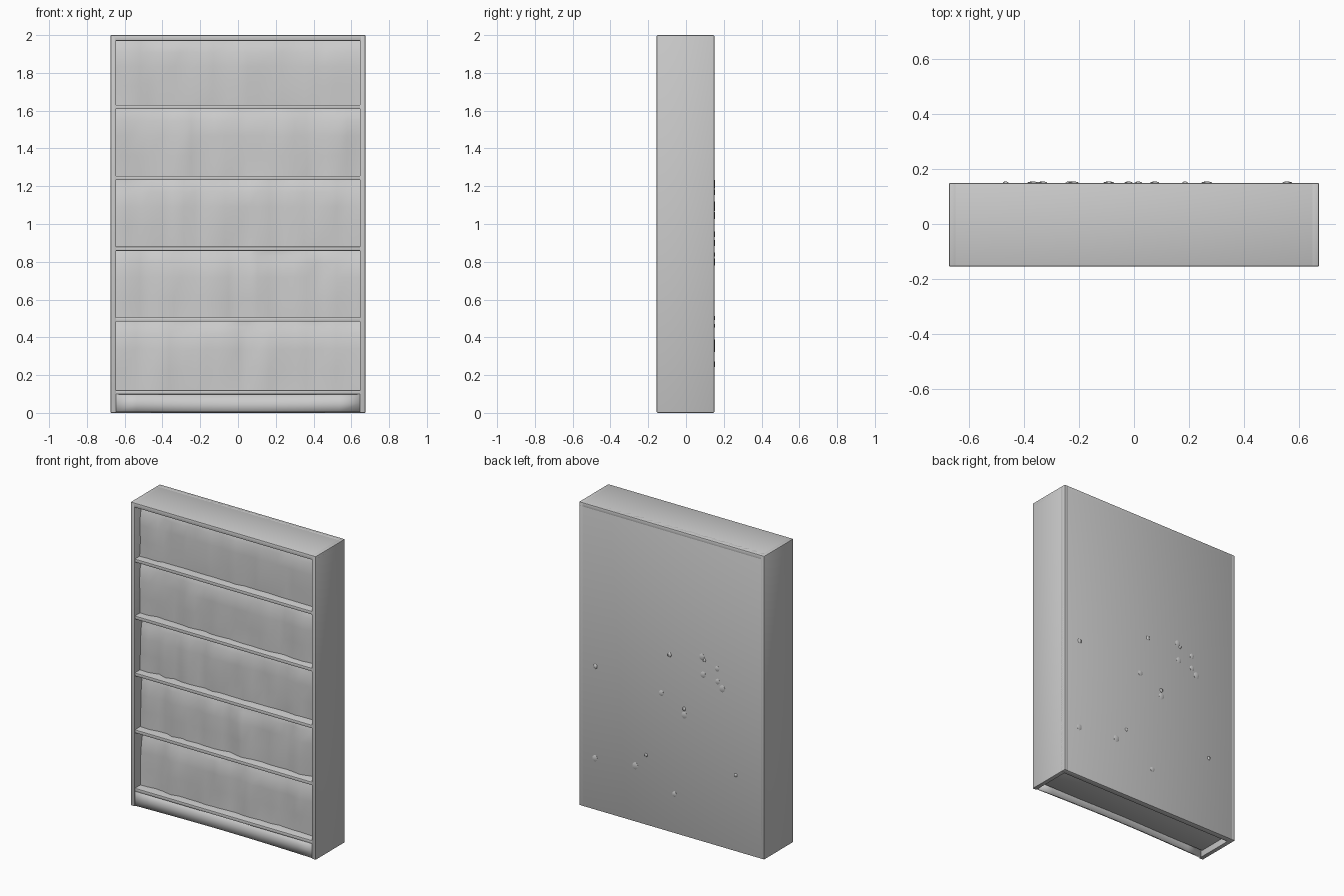
import bpy, bmesh, math, random
from mathutils import Vector

random.seed(4)
cube = bpy.data.objects.get("Cube")
if cube:
    bpy.data.objects.remove(cube, do_unlink=True)

grey = bpy.data.materials.new("plain grey")
grey.use_nodes = True
grey.diffuse_color = (0.6, 0.6, 0.6, 1)
grey.node_tree.nodes["Principled BSDF"].inputs["Base Color"].default_value = (0.6, 0.6, 0.6, 1)

W, FRONT, BACK, H = 0.675, -0.155, 0.15, 2.0
WALL = 0.03
INNER = W - WALL


def finish(name, bm, angle=40):
    bmesh.ops.recalc_face_normals(bm, faces=bm.faces)
    mesh = bpy.data.meshes.new(name)
    bm.to_mesh(mesh)
    bm.free()
    obj = bpy.data.objects.new(name, mesh)
    bpy.context.collection.objects.link(obj)
    mesh.materials.append(grey)
    bpy.ops.object.select_all(action='DESELECT')
    obj.select_set(True)
    bpy.context.view_layer.objects.active = obj
    bpy.ops.object.shade_smooth_by_angle(angle=math.radians(angle))
    return obj


def board(name, x, y, z, bevel=0.005):
    """Softened box between the given (low, high) limits."""
    bm = bmesh.new()
    bmesh.ops.create_cube(bm, size=1)
    for v in bm.verts:
        v.co = Vector([(a + b) / 2 + c * (b - a) for (a, b), c in zip((x, y, z), v.co)])
    bmesh.ops.bevel(bm, geom=bm.edges[:], offset=bevel, segments=2,
                    profile=0.5, affect='EDGES')
    return finish(name, bm)


def sheet(name, xs, zs, depth):
    """Upright surface over the columns and heights, depth(i, j) giving y."""
    bm = bmesh.new()
    rows = [[bm.verts.new((x, depth(i, j), z)) for i, x in enumerate(xs)]
            for j, z in enumerate(zs)]
    for low, high in zip(rows, rows[1:]):
        for i in range(len(xs) - 1):
            bm.faces.new((low[i], low[i + 1], high[i + 1], high[i]))
    return bm


# Outer case
for side, s in (("left", 1), ("right", -1)):
    board(side + "_side", sorted((s * INNER, s * W)), (FRONT, BACK), (0, H))
board("top_board", (-W, W), (FRONT, BACK), (H - WALL, H))
board("back_panel", (-W, W), (BACK - 0.04, BACK), (0, H))

# Shelves
shelf_tops = [0.12, 0.505, 0.88, 1.255, 1.63]
for n, top in enumerate(shelf_tops):
    board(f"shelf_{n + 1}", (-INNER - 0.01, INNER + 0.01), (FRONT + 0.003, BACK - 0.02),
          (top - 0.022, top), 0.004)

# Rumpled rows of books, leaning back at the top and in the corners
ceilings = [t - 0.022 for t in shelf_tops[1:]] + [H - WALL]
for n, (low, high) in enumerate(zip(shelf_tops, ceilings)):
    count = 22
    xs = [-INNER + 2 * INNER * i / count for i in range(count + 1)]
    for i in range(1, count):
        xs[i] += random.uniform(-0.015, 0.015)
    zs = [low + (high - low) * t for t in (0, 0.3, 0.6, 0.82, 0.92, 1)]
    rough = 0.006 if n == 4 else 0.012
    folds = [random.uniform(-rough, rough) for _ in xs]
    lean = [0, 0, 0.002, 0.008, 0.02, 0.03]

    def depth(i, j):
        y = -0.095 + folds[i] * (1 - 0.5 * abs(j - 2) / 3) + lean[j]
        return y + random.uniform(-0.005, 0.005)

    finish(f"book_row_{n + 1}", sheet("books", xs, zs, depth), 70)

# Recessed plinth, bowed inward, with a hollow underneath
cols = [-INNER + 2 * INNER * i / 12 for i in range(13)]
bm = sheet("plinth", cols, [0.004, 0.05, 0.1],
           lambda i, j: FRONT + 0.012 + 0.03 * math.sin(math.pi * i / 12) * (0.4 + 0.3 * j))
plinth = finish("plinth", bm, 60)
wall = plinth.modifiers.new("thickness", 'SOLIDIFY')
wall.thickness = 0.015
wall.offset = 0
board("underside", (-INNER, INNER), (FRONT + 0.03, BACK - 0.03), (0.04, 0.06))

# Small worn lumps scattered on the back
bm = bmesh.new()
for _ in range(16):
    geom = bmesh.ops.create_icosphere(bm, subdivisions=1, radius=1)["verts"]
    centre = Vector((random.uniform(-0.55, 0.6), BACK - 0.002, random.uniform(0.15, 1.3)))
    size = random.uniform(0.012, 0.025)
    for v in geom:
        v.co = centre + Vector((v.co.x * size, v.co.y * 0.008, v.co.z * size * 1.2))
finish("back_lumps", bm, 60)
